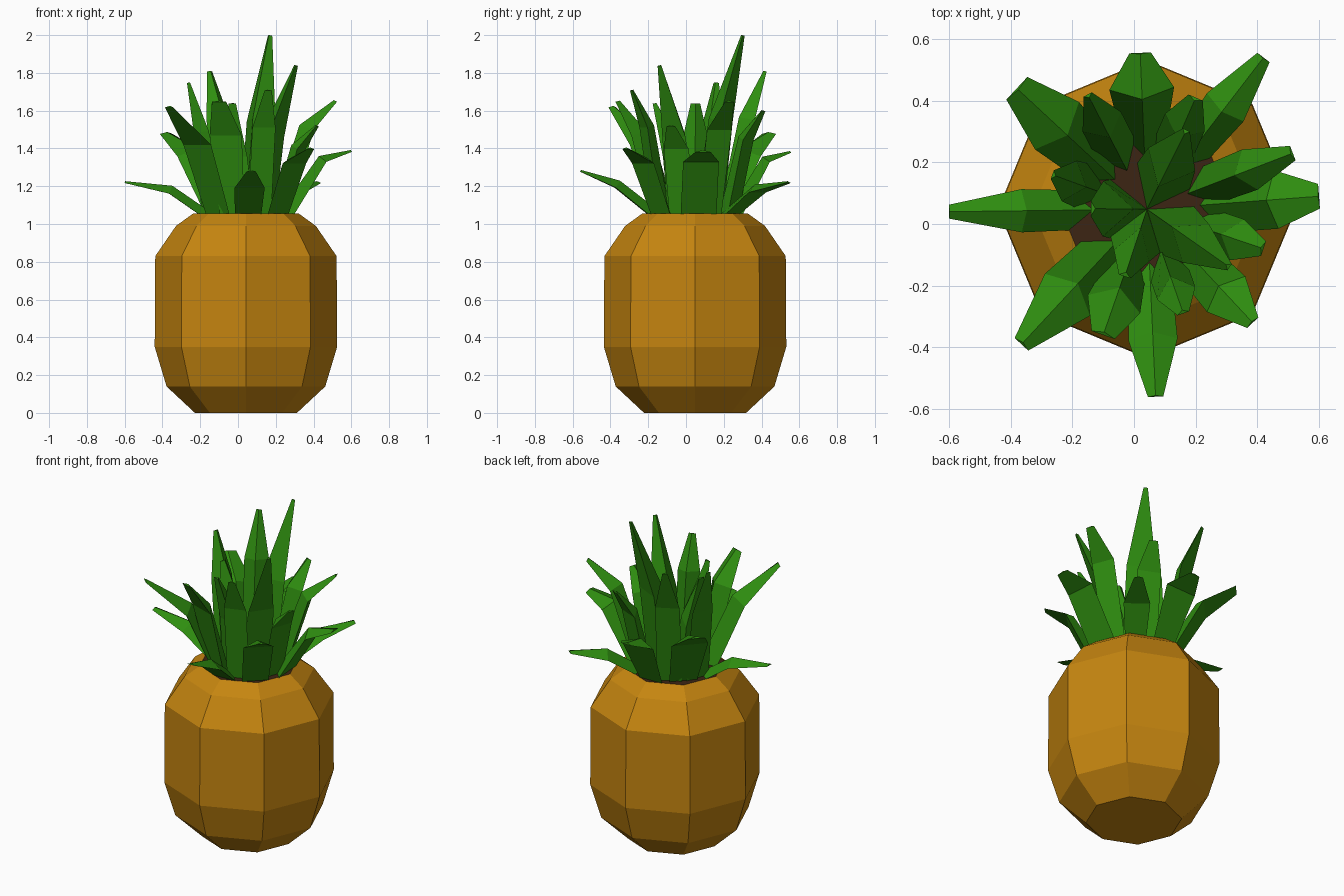
import bpy, bmesh, math
from mathutils import Vector

if "Cube" in bpy.data.objects:
    bpy.data.objects.remove(bpy.data.objects["Cube"])

CX, CY, TOP = 0.042, 0.048, 1.055


def material(name, rgb):
    m = bpy.data.materials.new(name)
    m.diffuse_color = (*rgb, 1)
    m.use_nodes = True
    m.node_tree.nodes["Principled BSDF"].inputs["Base Color"].default_value = m.diffuse_color
    return m


GOLD = material("golden_skin", (0.56, 0.235, 0.005))
GREEN = material("leaf_green", (0.028, 0.27, 0.005))
BROWN = material("dark_brown", (0.045, 0.018, 0.007))


def finish(bm, name, *mats):
    bmesh.ops.recalc_face_normals(bm, faces=bm.faces)
    me = bpy.data.meshes.new(name)
    bm.to_mesh(me)
    bm.free()
    for m in mats:
        me.materials.append(m)
    ob = bpy.data.objects.new(name, me)
    bpy.context.collection.objects.link(ob)
    return ob


def loft(bm, sections):
    """Skin closed rings of equal length and cap both ends."""
    rings = [[bm.verts.new(p) for p in s] for s in sections]
    n = len(rings[0])
    for a, b in zip(rings, rings[1:]):
        for i in range(n):
            j = (i + 1) % n
            bm.faces.new((a[i], a[j], b[j], b[i]))
    bm.faces.new(rings[0][::-1])
    return bm.faces.new(rings[-1])


# Eight-sided fruit body with a dark top
profile = [(0.27, 0), (0.42, 0.14), (0.483, 0.35), (0.48, 0.83), (0.37, 0.99), (0.28, TOP)]
bm = bmesh.new()
cap = loft(bm, [[(CX + r * math.cos(k * math.pi / 4), CY + r * math.sin(k * math.pi / 4), z)
                 for k in range(8)] for r, z in profile])
cap.material_index = 1
finish(bm, "fruit_body", GOLD, BROWN)


def leaf(name, tip, base_r, widths, thick, bend):
    """Bent wedge leaf: flat outside, ridge on the inner side."""
    dx, dy = tip[0] - CX, tip[1] - CY
    reach = math.hypot(dx, dy)
    u = Vector((dx / reach, dy / reach, 0))
    side = Vector((-u.y, u.x, 0))
    up = Vector((0, 0, 1))
    rise = tip[2] - TOP
    span = reach - base_r
    path = [(base_r, 0), (base_r + span * bend[0], rise * bend[1]), (reach, rise)]
    chord = math.hypot(span, rise)
    end = math.hypot(span * (1 - bend[0]), rise * (1 - bend[1]))
    inward = [-u,
              (-u * rise + up * span) / chord,
              (-u * rise * (1 - bend[1]) + up * span * (1 - bend[0])) / end]
    sections = []
    for (r, z), n, w, t in zip(path, inward, widths, thick):
        p = Vector((CX, CY, TOP - 0.003)) + u * r + up * z
        sections.append([p - side * w / 2, p + side * w / 2, p + n * t])
    bm = bmesh.new()
    loft(bm, sections)
    finish(bm, name, GREEN)


# Low spreading leaves: tip, widths at base / middle / tip, bend
low = [
    ((-0.60, 0.04, 1.22), (0.13, 0.14, 0.045), (0.40, 0.66)),
    ((0.02, 0.555, 1.38), (0.15, 0.21, 0.07), (0.55, 0.85)),
    ((0.42, 0.54, 1.22), (0.12, 0.15, 0.05), (0.45, 0.70)),
    ((0.60, 0.09, 1.385), (0.19, 0.19, 0.08), (0.55, 0.84)),
    ((0.385, -0.32, 1.40), (0.15, 0.17, 0.05), (0.50, 0.78)),
    ((0.07, -0.56, 1.28), (0.14, 0.16, 0.05), (0.48, 0.62)),
]
for tip, w, bend in low:
    leaf("low_leaf", tip, 0.25, w, (0.08, 0.045, 0.01), bend)

# Upright outer leaves
upright = [
    ((-0.38, 0.44, 1.48), (0.16, 0.21, 0.10), (0.50, 0.72)),
    ((0.515, 0.23, 1.65), (0.13, 0.14, 0.05), (0.48, 0.75)),
    ((0.42, -0.08, 1.52), (0.14, 0.14, 0.05), (0.50, 0.74)),
    ((-0.365, -0.39, 1.62), (0.17, 0.20, 0.06), (0.42, 0.65)),
    ((-0.10, -0.36, 1.65), (0.14, 0.18, 0.08), (0.50, 0.70)),
    ((0.16, -0.29, 1.71), (0.13, 0.13, 0.04), (0.50, 0.70)),
    ((-0.15, 0.42, 1.81), (0.14, 0.14, 0.03), (0.50, 0.66)),
    ((-0.265, 0.16, 1.75), (0.15, 0.14, 0.03), (0.45, 0.62)),
    ((0.20, 0.41, 1.60), (0.14, 0.14, 0.05), (0.50, 0.72)),
]
for tip, w, bend in upright:
    leaf("upright_leaf", tip, 0.22, w, (0.08, 0.06, 0.012), bend)

# Heart leaves, whose ridges meet on the centre line
heart = [
    ((0.17, 0.305, 2.00), (0.19, 0.17, 0.025)),
    ((0.31, -0.14, 1.84), (0.19, 0.15, 0.025)),
    ((-0.03, -0.17, 1.64), (0.17, 0.12, 0.04)),
    ((-0.14, 0.05, 1.64), (0.19, 0.18, 0.05)),
]
for tip, w in heart:
    leaf("heart_leaf", tip, 0.12, w, (0.12, 0.10, 0.015), (0.36, 0.52))
